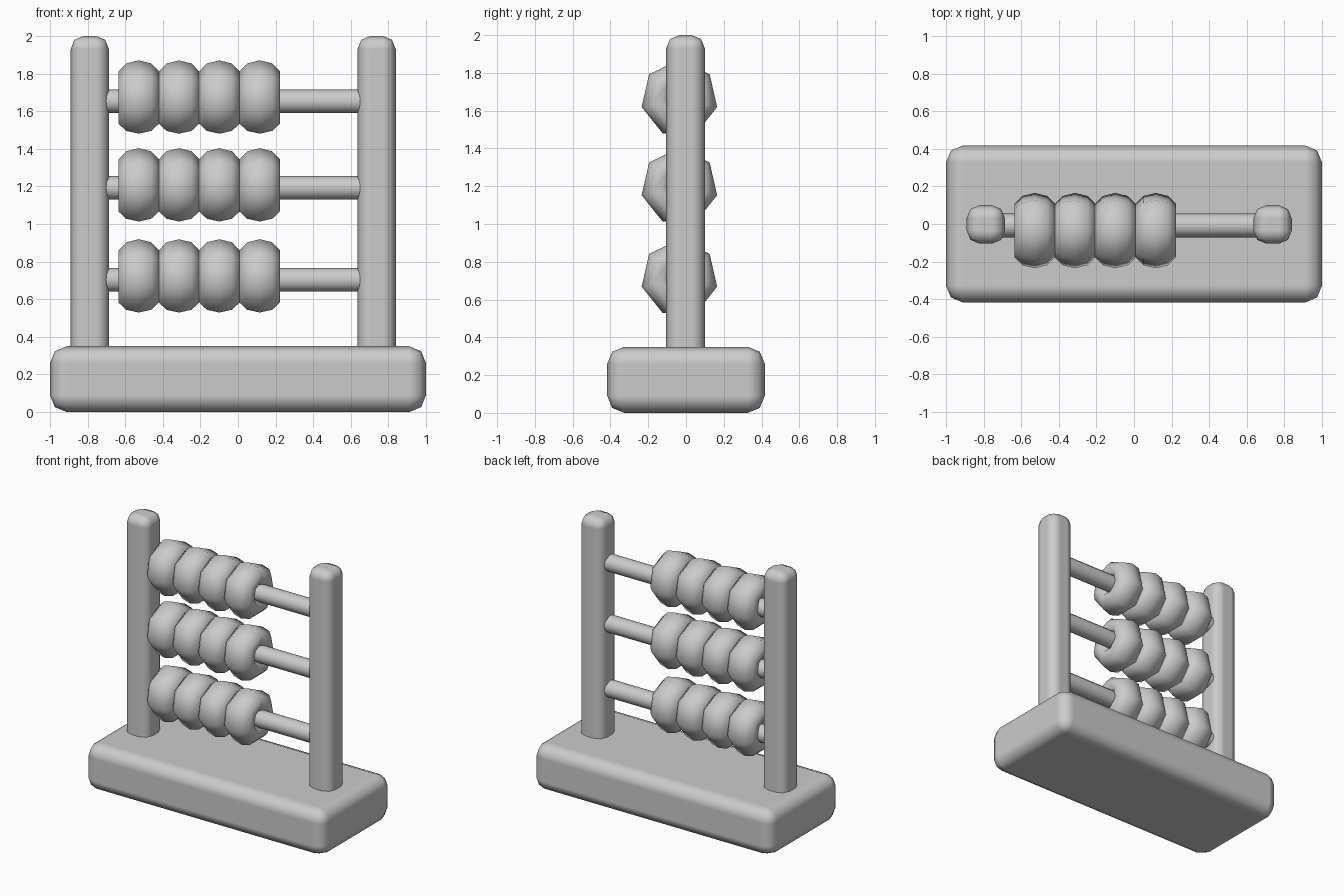
import bpy
from math import sin, cos, pi

if "Cube" in bpy.data.objects:
    bpy.data.objects.remove(bpy.data.objects["Cube"])


def rounded_box(name, lo, hi, bevel):
    """Box between two corners with a two-step rounded edge."""
    center = [(a + b) / 2 for a, b in zip(lo, hi)]
    bpy.ops.mesh.primitive_cube_add(size=1, location=center)
    ob = bpy.context.object
    ob.name = name
    ob.scale = [b - a for a, b in zip(lo, hi)]
    bpy.ops.object.transform_apply(location=False, rotation=False, scale=True)
    mod = ob.modifiers.new("bevel", 'BEVEL')
    mod.width, mod.segments = bevel, 2
    mod.limit_method = 'NONE'
    mod.harden_normals = True
    bpy.ops.object.shade_smooth()
    return ob


def bead(name, location, sides=7, steps=10, major=0.12, minor=0.085, half=0.113):
    """Seven-sided ring around the x axis with a rounded section."""
    verts, faces = [], []
    for i in range(sides):
        a = pi / 2 + 2 * pi * i / sides
        for j in range(steps):
            b = 2 * pi * j / steps
            r = major + minor * cos(b)
            verts.append((half * sin(b), r * cos(a), r * sin(a)))
            k, n = (i + 1) % sides, (j + 1) % steps
            faces.append((i * steps + j, k * steps + j, k * steps + n, i * steps + n))
    mesh = bpy.data.meshes.new(name)
    mesh.from_pydata(verts, [], [f[::-1] for f in faces])
    mesh.shade_smooth()
    ob = bpy.data.objects.new(name, mesh)
    ob.location = location
    bpy.context.collection.objects.link(ob)
    # make the normals face outward
    bpy.context.view_layer.objects.active = ob
    bpy.ops.object.select_all(action='DESELECT')
    ob.select_set(True)
    bpy.ops.object.mode_set(mode='EDIT')
    bpy.ops.mesh.select_all(action='SELECT')
    bpy.ops.mesh.normals_make_consistent(inside=False)
    bpy.ops.object.mode_set(mode='OBJECT')


# Base slab and the two posts
rounded_box("base", (-1, -0.417, 0), (1, 0.417, 0.35), 0.09)
for side, x in (("left", -0.788), ("right", 0.737)):
    rounded_box(side + "_post", (x - 0.102, -0.105, 0.2), (x + 0.102, 0.1, 2.0), 0.07)

# Three rods, each carrying four beads pushed to the left
for row, (rod_z, bead_z) in enumerate(((0.703, 0.714), (1.192, 1.198), (1.652, 1.665))):
    bpy.ops.mesh.primitive_cylinder_add(vertices=12, radius=0.063, depth=1.42,
                                        location=(-0.025, -0.008, rod_z),
                                        rotation=(0, pi / 2, 0))
    bpy.context.object.name = f"rod_{row + 1}"
    bpy.ops.object.shade_smooth_by_angle(angle=0.7)
    for i in range(4):
        bead(f"bead_{row + 1}_{i + 1}", (-0.528 + 0.2145 * i, -0.035, bead_z))
